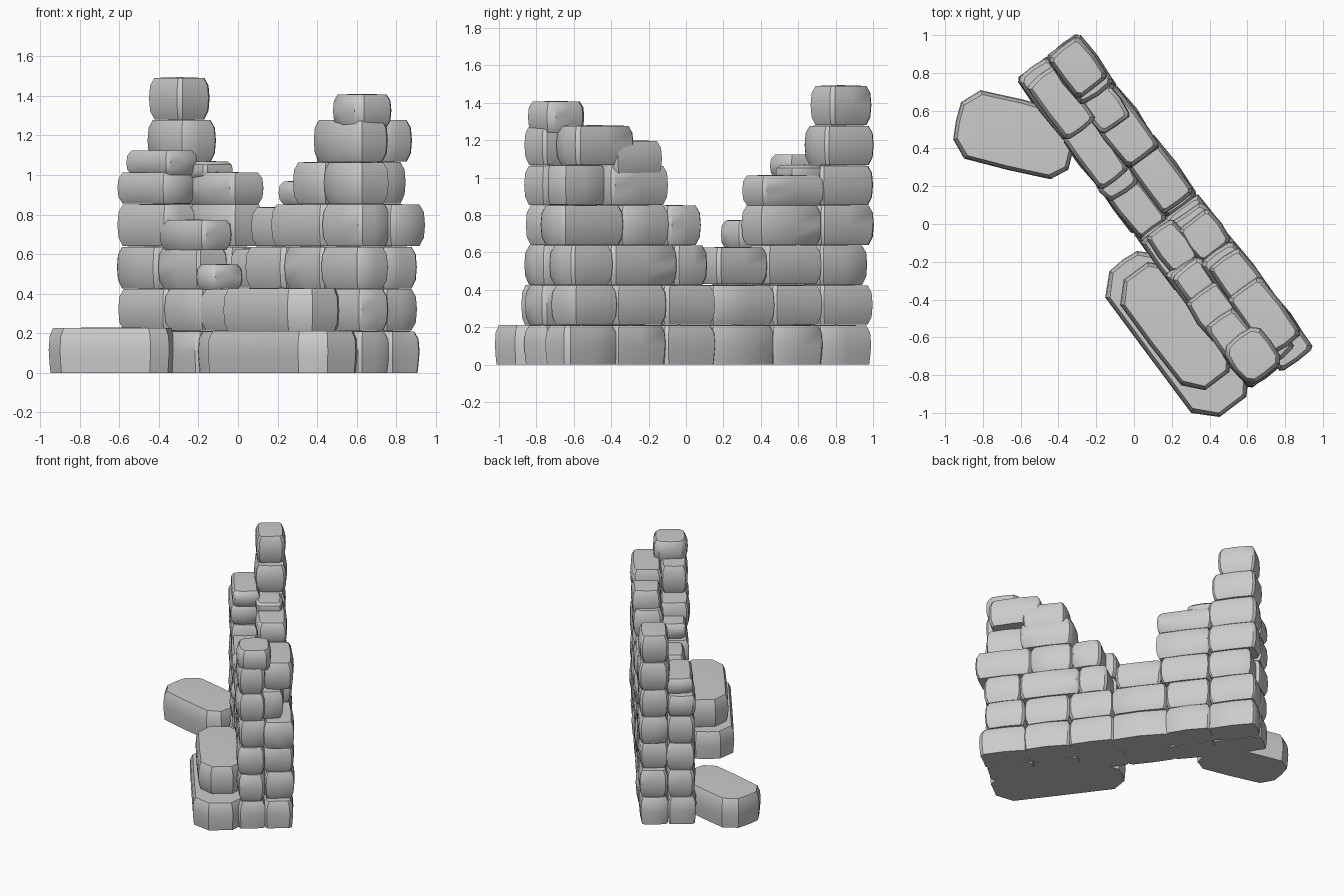
import bpy, bmesh, random
from mathutils import Vector, Matrix
from math import atan2, radians

if "Cube" in bpy.data.objects:
    bpy.data.objects.remove(bpy.data.objects["Cube"])

random.seed(4)
H = 0.2135                                   # course height
WALL = Matrix.Rotation(atan2(-0.8, 0.6), 4, 'Z')   # wall runs along local x


def add_block(bm, u0, u1, n0, n1, z0, z1, ch=0.016, mat=WALL, jit=0.005):
    """Pillow-sided stone: chamfered plan, sides pulled in at top and bottom."""
    cx, cy = (u0 + u1) / 2, (n0 + n1) / 2
    a, b = (u1 - u0) / 2 + 0.006, (n1 - n0) / 2 + 0.004
    d = min(ch, b * 0.6)
    plan = [(a + .004, 0), (a, b - d), (a - ch, b), (0, b + .008), (ch - a, b), (-a, b - d),
            (-a - .004, 0), (-a, d - b), (ch - a, -b), (0, -b - .008), (a - ch, -b), (a, d - b)]
    plan = [(x + random.uniform(-jit, jit), y + random.uniform(-jit, jit)) for x, y in plan]
    base = 0.008 if z0 == 0 else 0.02
    rings = []
    for t, inset in ((0, base), (0.2, 0.004), (0.5, 0), (0.8, 0.004), (0.98, 0.02)):
        sx, sy = 1 - inset / a, 1 - inset / b
        rings.append([bm.verts.new(mat @ Vector((cx + x * sx, cy + y * sy, z0 + (z1 - z0) * t)))
                      for x, y in plan])
    m = len(plan)
    for lo, hi in zip(rings, rings[1:]):
        for i in range(m):
            bm.faces.new((lo[i], lo[(i + 1) % m], hi[(i + 1) % m], hi[i]))
    bm.faces.new(rings[0][::-1])
    top = bm.verts.new(mat @ Vector((cx, cy, z1)))
    for i in range(m):
        bm.faces.new((rings[-1][i], rings[-1][(i + 1) % m], top))


def make(name, blocks):
    bm = bmesh.new()
    for kw in blocks:
        add_block(bm, **kw)
    me = bpy.data.meshes.new(name)
    bm.to_mesh(me)
    bm.free()
    bpy.context.collection.objects.link(bpy.data.objects.new(name, me))


def stone(u0, u1, n0, n1, z0, z1, **kw):
    return dict(u0=u0, u1=u1, n0=n0, n1=n1, z0=z0, z1=z1, **kw)


# Two leaves of coursed stone; each run is a list of joint positions along the wall
front = [
    [[-0.98, -0.62, -0.3, 0.04, 0.38, 0.72, 1.06]],
    [[-0.98, -0.58, -0.28, 0.08, 0.4, 0.74, 1.06]],
    [[-0.98, -0.65, -0.31], [0.1, 0.42, 0.74, 1.06]],
    [[-0.98, -0.58], [0.32, 0.74, 1.06]],
    [[0.5, 0.76, 1.06]],
    [[0.67, 1.06]],
]
rear = [
    [[-0.98, -0.64, -0.325, 0.075, 0.4, 0.73, 1.06]],
    [[-0.98, -0.64, -0.325, 0.075, 0.4, 0.73, 1.02]],
    [[-0.94, -0.64], [0.12, 0.33, 0.76, 1.03]],
    [[-0.98, -0.64, -0.25], [0.17, 0.38, 0.68, 1.09]],
    [[-0.98, -0.64], [0.38, 0.76]],
    [[-0.98, -0.67], [0.62, 0.99]],
    [[-0.97, -0.71]],
]
for label, courses, n0, n1 in (("front", front, -0.03, 0.162), ("rear", rear, 0.16, 0.36)):
    for k, runs in enumerate(courses):
        make(f"{label}_course_{k + 1}",
             [stone(a, b, n0 + random.uniform(-.006, .006), n1 + random.uniform(-.006, .006),
                    k * H, (k + 1) * H) for r in runs for a, b in zip(r, r[1:])])

# Low or slipped stones along the broken edges
make("broken_edge_stones", [
    stone(-0.31, -0.17, -0.03, 0.16, 0.42, 0.55),
    stone(-0.28, 0.05, 0.16, 0.355, 0.43, 0.63),
    stone(-0.64, -0.28, 0.16, 0.355, 0.43, 0.64),
    stone(-0.63, -0.25, -0.03, 0.155, 0.62, 0.775),
    stone(0.1, 0.34, 0.01, 0.18, 0.64, 0.84),
    stone(0.35, 0.52, -0.01, 0.17, 0.85, 0.97),
    stone(0.75, 1.03, 0.12, 0.29, 0.855, 1.07),
    stone(-0.98, -0.58, -0.03, 0.165, 0.855, 1.015),
    stone(-0.66, -0.26, 0.155, 0.355, 0.85, 1.015),
    stone(-0.68, -0.48, 0.15, 0.33, 0.98, 1.07),
    stone(-0.92, -0.57, -0.015, 0.17, 1.0, 1.125),
    stone(0.43, 0.74, 0.17, 0.365, 1.0, 1.2),
])
make("capstone", [stone(0.81, 1.05, -0.03, 0.2, 1.24, 1.41, ch=0.035)])

# Fallen stones at the foot of the wall
make("fallen_lower_stone", [stone(0.13, 1.08, -0.35, 0.02, 0, 0.215, ch=0.1)])
make("fallen_upper_stone", [stone(0.21, 0.92, -0.31, 0.02, 0.205, 0.43, ch=0.09)])
lying = Matrix.Translation((-0.63, 0.47, 0)) @ Matrix.Rotation(radians(-14), 4, 'Z')
make("fallen_side_stone", [stone(-0.31, 0.31, -0.18, 0.18, 0, 0.23, ch=0.08, mat=lying)])

bpy.ops.object.select_all(action='SELECT')
bpy.context.view_layer.objects.active = bpy.context.selected_objects[0]
bpy.ops.object.shade_smooth_by_angle(angle=radians(35))
